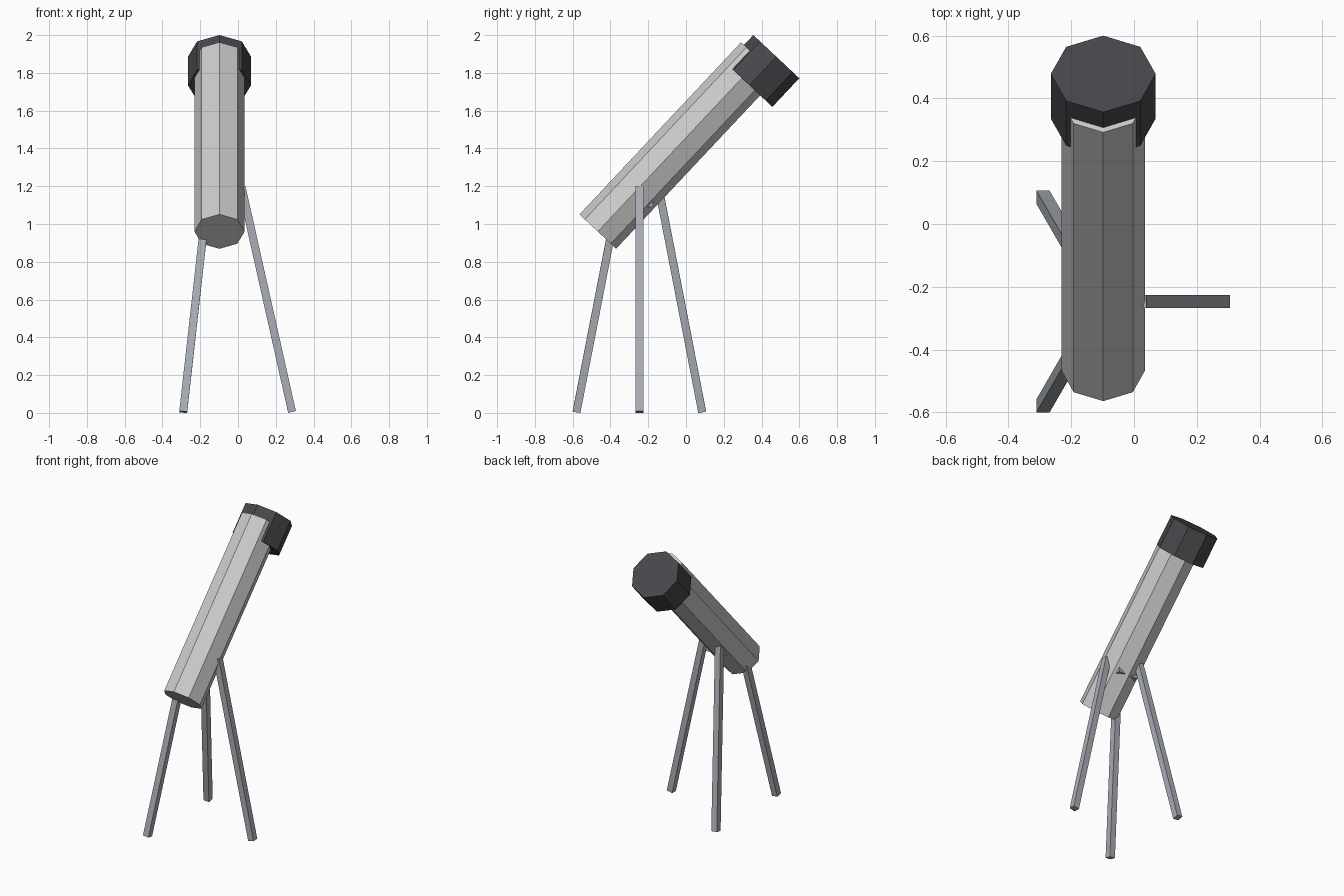
import bpy
from math import radians, cos, sin
from mathutils import Vector

if "Cube" in bpy.data.objects:
    bpy.data.objects.remove(bpy.data.objects["Cube"])

CX, CY = -0.098, -0.247          # tripod centre
TILT = radians(43.2)             # tube tilt away from vertical
AXIS = Vector((0, sin(TILT), cos(TILT)))


def material(name, rgb):
    m = bpy.data.materials.new(name)
    m.diffuse_color = (*rgb, 1)
    m.use_nodes = True
    m.node_tree.nodes["Principled BSDF"].inputs["Base Color"].default_value = m.diffuse_color
    return m


dark = material("dark_grey", (0.065, 0.062, 0.07))
metal = material("leg_grey", (0.40, 0.43, 0.47))


def finish(name, mat):
    ob = bpy.context.object
    ob.name = name
    if mat:
        ob.data.materials.append(mat)
    return ob


def tilted_cylinder(name, start, length, radius, mat=None):
    bpy.ops.mesh.primitive_cylinder_add(
        vertices=8, radius=radius, depth=length,
        location=Vector(start) + AXIS * length / 2, rotation=(-TILT, 0, 0))
    return finish(name, mat)


def bar(name, a, b, width, mat):
    a, b = Vector(a), Vector(b)
    bpy.ops.mesh.primitive_cube_add(size=1, location=(a + b) / 2)
    ob = finish(name, mat)
    ob.scale = (width, width, (b - a).length)
    ob.rotation_mode = 'QUATERNION'
    ob.rotation_quaternion = Vector((0, 0, 1)).rotation_difference(b - a)
    return ob


# Octagonal main tube
tilted_cylinder("tube", (CX, -0.467, 0.96), 1.25, 0.133)

# Wider front hood, set slightly below the tube's axis
tilted_cylinder("lens_hood", Vector((CX, 0.478, 1.886)) - AXIS * 0.208,
                0.208, 0.167, dark)

# Mounting block, its lower corners poke through the tube
bpy.ops.mesh.primitive_cube_add(size=0.147, location=(CX, CY, 1.09 + 0.0735))
finish("mount_block", metal)

# Three splayed legs
for i, name in enumerate(("leg_right", "leg_back", "leg_front")):
    ang = radians(120 * i)
    d = Vector((cos(ang), sin(ang), 0))
    c = Vector((CX, CY, 0))
    bar(name, c + d * 0.384 + Vector((0, 0, 0.005)),
        c + d * 0.117 + Vector((0, 0, 1.197)), 0.042, metal)
